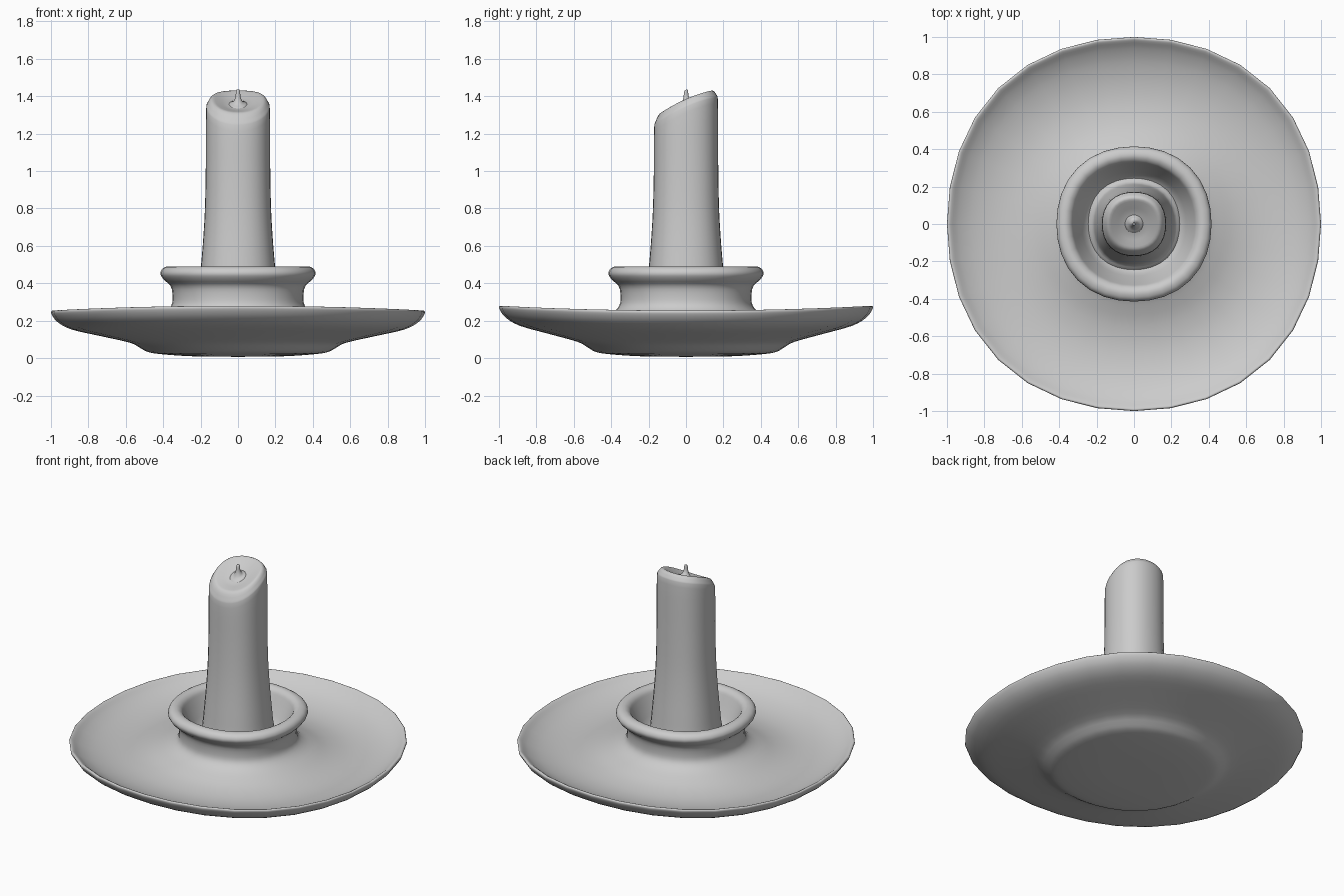
import bpy, bmesh
from math import sin, cos, pi, radians

if "Cube" in bpy.data.objects:
    bpy.data.objects.remove(bpy.data.objects["Cube"])

SEGMENTS = 32


def smooth_profile(pts, steps=3):
    """Catmull-Rom refinement of an (r, z) profile."""
    out = []
    for i in range(len(pts) - 1):
        p0, p1, p2, p3 = (pts[max(i - 1, 0)], pts[i], pts[i + 1],
                          pts[min(i + 2, len(pts) - 1)])
        for s in range(steps):
            t = s / steps
            out.append(tuple(0.5 * (2 * b + (c - a) * t
                                    + (2 * a - 5 * b + 4 * c - d) * t * t
                                    + (3 * b - a - 3 * c + d) * t ** 3)
                             for a, b, c, d in zip(p0, p1, p2, p3)))
    return out + [pts[-1]]


def lathe(name, profile, bulge=0.0, deform=None):
    """Spin a profile around z, bulging the diagonals; both ends touch the axis."""
    bm = bmesh.new()
    rings = []
    for r, z in smooth_profile(profile):
        if r < 1e-4:
            rings.append([bm.verts.new((0, 0, z))] * SEGMENTS)
            continue
        ring = []
        for k in range(SEGMENTS):
            a = 2 * pi * k / SEGMENTS
            q = r * (1 + bulge * (1 - cos(4 * a)) / 2)
            ring.append(bm.verts.new((q * cos(a), q * sin(a), z)))
        rings.append(ring)
    for low, high in zip(rings, rings[1:]):
        for k in range(SEGMENTS):
            n = (k + 1) % SEGMENTS
            bm.faces.new(dict.fromkeys((low[k], low[n], high[n], high[k])))
    if deform:
        for v in bm.verts:
            v.co.z = deform(v.co)
    bmesh.ops.recalc_face_normals(bm, faces=bm.faces)
    mesh = bpy.data.meshes.new(name)
    bm.to_mesh(mesh)
    bm.free()
    obj = bpy.data.objects.new(name, mesh)
    bpy.context.collection.objects.link(obj)
    bpy.ops.object.select_all(action='DESELECT')
    obj.select_set(True)
    bpy.context.view_layer.objects.active = obj
    bpy.ops.object.shade_smooth_by_angle(angle=radians(60))
    return obj


# Holder: foot, dished plate, flared neck, rolled lip and cup interior
holder_profile = [
    (0, 0.007), (0.25, 0.01), (0.42, 0.022), (0.485, 0.034), (0.525, 0.056),
    (0.58, 0.085), (0.74, 0.125), (0.89, 0.163), (0.965, 0.205), (0.998, 0.25),
    (0.995, 0.266), (0.98, 0.262), (0.94, 0.232), (0.87, 0.198), (0.77, 0.173),
    (0.66, 0.167), (0.55, 0.183), (0.46, 0.213), (0.395, 0.243), (0.357, 0.28),
    (0.35, 0.33), (0.36, 0.385), (0.395, 0.418), (0.415, 0.45), (0.402, 0.48),
    (0.367, 0.491), (0.337, 0.475), (0.32, 0.44), (0.29, 0.37), (0.25, 0.3),
    (0.17, 0.26), (0, 0.25)]


def warp_rim(co):
    r = (co.x ** 2 + co.y ** 2) ** 0.5
    if r < 0.5:
        return co.z
    return co.z + 0.013 * (r - 0.5) * 2 * (co.y ** 2 - co.x ** 2) / r ** 2


lathe("holder", holder_profile, 0.027, warp_rim)

# Candle: flared base, slanted hollow top
TOP = 1.387
candle_profile = [
    (0, 0.27), (0.2, 0.275), (0.248, 0.29), (0.22, 0.32), (0.208, 0.38),
    (0.198, 0.49), (0.185, 0.65), (0.176, 0.82), (0.172, 1.05),
    (0.171, TOP - 0.075), (0.163, TOP - 0.03), (0.14, TOP - 0.002),
    (0.11, TOP - 0.01), (0.07, TOP - 0.025), (0.035, TOP - 0.03), (0, TOP - 0.03)]


def slant_top(co):
    blend = min(max((co.z - 0.85) / 0.45, 0), 1)
    return co.z + blend * (0.44 * co.y - 0.8 * co.y ** 2)


lathe("candle", candle_profile, 0.04, slant_top)

# Wick with a melted collar
lathe("wick", [(0, TOP - 0.045), (0.05, TOP - 0.032), (0.028, TOP - 0.02),
               (0.015, TOP + 0.005), (0.011, TOP + 0.035), (0.007, TOP + 0.047),
               (0, TOP + 0.048)], 0, slant_top)
